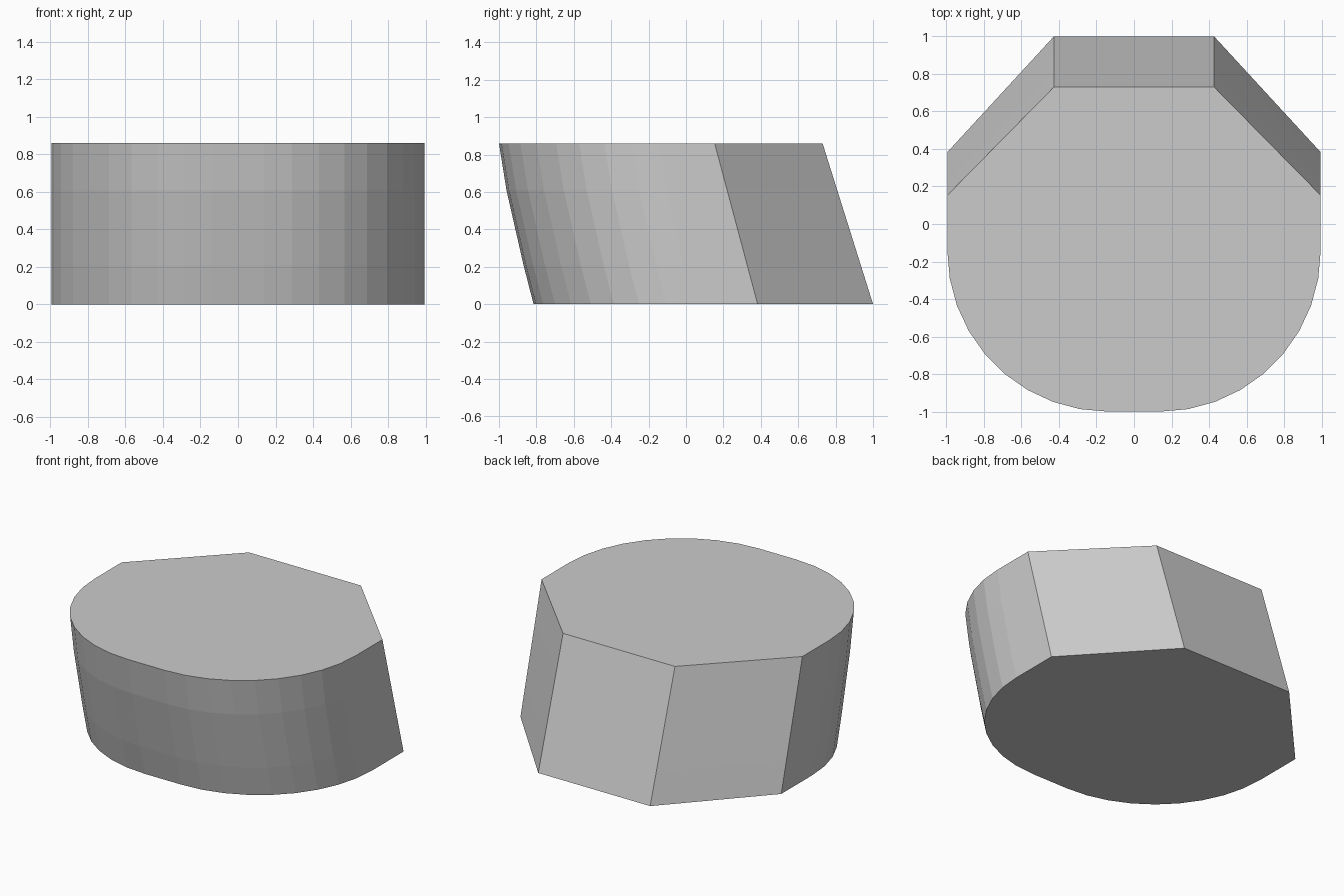
import bpy, bmesh
from math import sin, cos, radians

if "Cube" in bpy.data.objects:
    bpy.data.objects.remove(bpy.data.objects["Cube"])

HALF_W, HEIGHT = 0.995, 0.86
R, C = 0.857, 0.138          # front corner rounding radius and centre offset

# Height and backward shift of the bowed front at each level
LEVELS = [(0.0, 0.185), (0.21, 0.131), (0.61, 0.04), (HEIGHT, 0.0)]


def ring(z, shift):
    """Outline at one level: straight raked back, bowed rounded front."""
    t = 1 - z / HEIGHT
    half = [(0.427, 0.73 + 0.27 * t), (HALF_W, 0.153 + 0.23 * t)]
    for i in range(10):
        a = radians(10 * i)
        half.append((C + R * cos(a), -0.143 - R * sin(a) + shift))
    return half + [(-x, y) for x, y in reversed(half)]


bm = bmesh.new()
rings = [[bm.verts.new((x, y, z)) for x, y in ring(z, s)] for z, s in LEVELS]

# Side walls
n = len(rings[0])
for low, high in zip(rings, rings[1:]):
    for i in range(n):
        j = (i + 1) % n
        bm.faces.new((low[i], low[j], high[j], high[i]))

# Flat bottom and top caps
bm.faces.new(rings[0])
bm.faces.new(rings[-1])
bmesh.ops.recalc_face_normals(bm, faces=bm.faces[:])

mesh = bpy.data.meshes.new("raked_block")
bm.to_mesh(mesh)
bm.free()
bpy.context.collection.objects.link(bpy.data.objects.new("raked_block", mesh))
